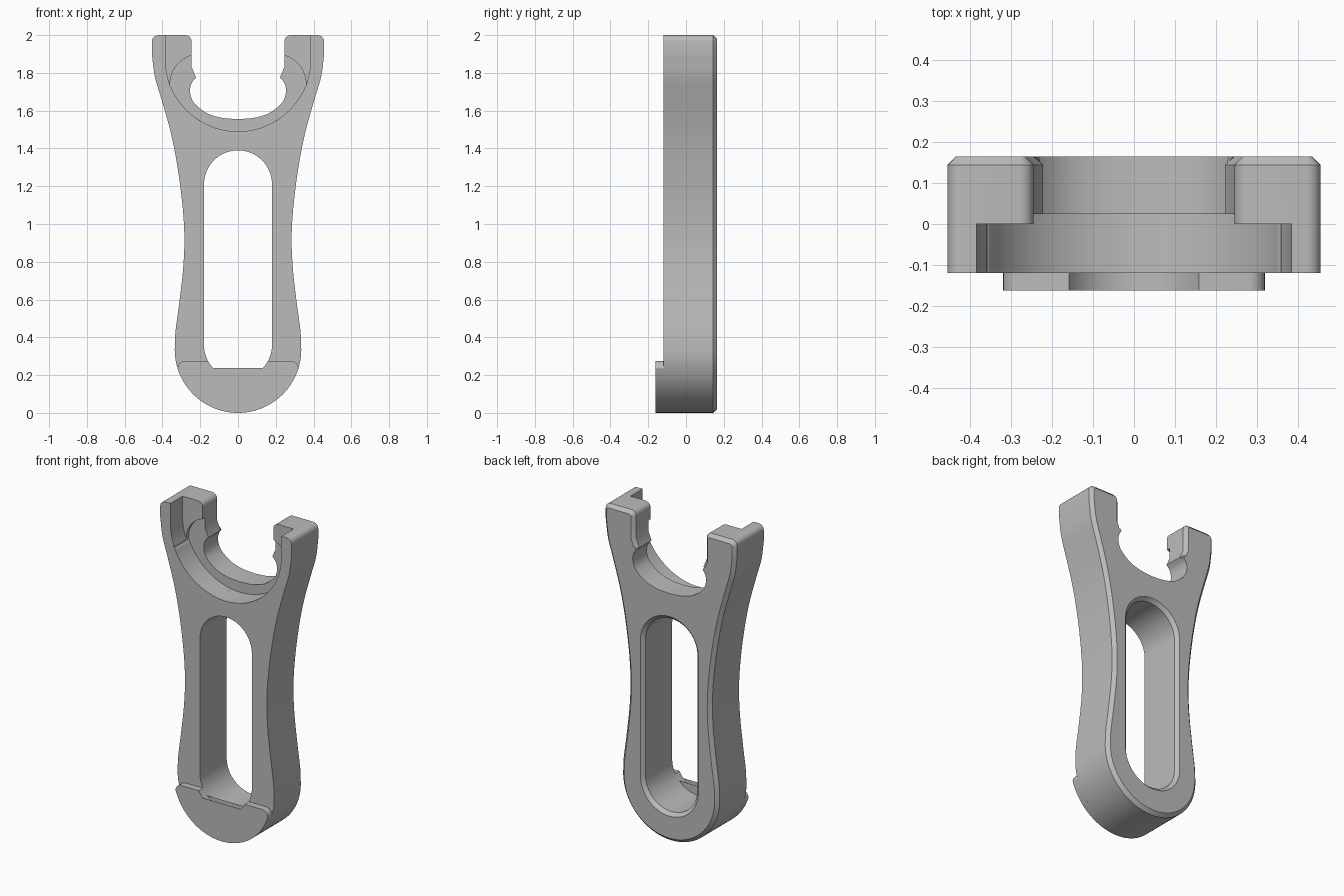
import bpy, bmesh
from math import sin, cos, radians
from mathutils import Vector

cube = bpy.data.objects.get("Cube")
if cube:
    bpy.data.objects.remove(cube)

FRONT, BACK, CHAMFER = -0.12, 0.165, 0.021

grey = bpy.data.materials.new("plain grey")
grey.use_nodes = True
grey.diffuse_color = (0.5, 0.5, 0.5, 1)
grey.node_tree.nodes["Principled BSDF"].inputs["Base Color"].default_value = (0.5, 0.5, 0.5, 1)


def arc(cx, cz, r, a0, a1, n=16):
    angles = [radians(a0 + (a1 - a0) * i / n) for i in range(n + 1)]
    return [Vector((cx + r * cos(a), cz + r * sin(a))) for a in angles]


def spline(pts, n=6):
    """Smooth curve through the points (Catmull-Rom)."""
    p = [Vector(q) for q in pts]
    p = [2 * p[0] - p[1]] + p + [2 * p[-1] - p[-2]]
    out = []
    for a, b, c, d in zip(p, p[1:], p[2:], p[3:]):
        for i in range(n):
            t = i / n
            out.append(0.5 * (2 * b + (c - a) * t + (2 * a - 5 * b + 4 * c - d) * t * t
                              + (3 * b - a - 3 * c + d) * t ** 3))
    return out + [p[-2]]


def mirrored(half):
    """Close a right-hand half outline with its mirror image."""
    other = [Vector((-p.x, p.y)) for p in reversed(half) if p.x > 1e-5]
    return half + other


def inset(pts, amount):
    """Shift a counter-clockwise outline inward; amount(p) gives the distance."""
    out = []
    for i, p in enumerate(pts):
        d0 = (p - pts[i - 1]).normalized()
        d1 = (pts[(i + 1) % len(pts)] - p).normalized()
        n0, n1 = Vector((-d0.y, d0.x)), Vector((-d1.y, d1.x))
        out.append(p + (n0 + n1) * amount(p) / max(1 + n0.dot(n1), 0.5))
    return out


def loft(name, rings):
    """Solid through equal-length outlines, each given with its depth."""
    bm = bmesh.new()
    loops = [[bm.verts.new((p.x, y, p.y)) for p in pts] for y, pts in rings]
    for a, b in zip(loops, loops[1:]):
        for i in range(len(a)):
            j = (i + 1) % len(a)
            bm.faces.new((a[i], a[j], b[j], b[i]))
    bm.faces.new(loops[0])
    bm.faces.new(loops[-1][::-1])
    bmesh.ops.recalc_face_normals(bm, faces=bm.faces)
    mesh = bpy.data.meshes.new(name)
    bm.to_mesh(mesh)
    bm.free()
    mesh.materials.append(grey)
    ob = bpy.data.objects.new(name, mesh)
    bpy.context.collection.objects.link(ob)
    return ob


def activate(ob):
    bpy.ops.object.select_all(action='DESELECT')
    ob.select_set(True)
    bpy.context.view_layer.objects.active = ob


def cut(ob, cutter):
    cutter.hide_render = True
    mod = ob.modifiers.new("cut", 'BOOLEAN')
    mod.operation, mod.solver, mod.object = 'DIFFERENCE', 'EXACT', cutter
    activate(ob)
    bpy.ops.object.modifier_apply(modifier=mod.name)
    bpy.data.objects.remove(cutter)


# Body outline: rounded foot, waisted side, fork arm, detent and open cradle
foot = arc(0, 0.335, 0.335, -90, 0, 24)
side = spline([(0.335, 0.335), (0.331, 0.43), (0.31, 0.59), (0.29, 0.77), (0.284, 0.93),
               (0.294, 1.1), (0.32, 1.3), (0.355, 1.48), (0.402, 1.65), (0.44, 1.78),
               (0.456, 1.9)])
arm_top = arc(0.421, 1.965, 0.035, 0, 90, 6) + arc(0.28, 1.965, 0.035, 90, 180, 6)
detent = [Vector((0.245, 1.83)), Vector((0.222, 1.775))]
cradle = spline([(0.222, 1.775), (0.246, 1.745), (0.254, 1.7), (0.235, 1.645),
                 (0.17, 1.59), (0.09, 1.563), (0, 1.555)])
outline = mirrored(foot + side[1:] + arm_top + detent + cradle[1:])
cradle_zone = lambda p: abs(p.x) < 0.26 and 1.5 < p.y < 1.77
back_edge = inset(outline, lambda p: 0 if cradle_zone(p) else CHAMFER)
body = loft("body", [(FRONT, outline), (BACK - CHAMFER, outline), (BACK, back_edge)])

# Long slot, flared at the back
slot = mirrored(arc(0, 0.36, 0.18, -90, 0) + arc(0, 1.21, 0.18, 0, 90))
wide = inset(slot, lambda p: -CHAMFER)
wider = inset(slot, lambda p: -2 * CHAMFER)
cut(body, loft("slot_cutter", [(-0.3, slot), (BACK - CHAMFER, slot), (BACK, wide),
                               (BACK + CHAMFER, wider)]))

# Stepped seat in the front of the fork
seat = arc(0, 1.875, 0.385, -90, 0, 28) + [Vector((0.385, 2.1)), Vector((0, 2.1))]
cut(body, loft("seat_cutter", [(-0.3, mirrored(seat)), (0, mirrored(seat))]))
deep = arc(0, 1.875, 0.385, -90, -23, 24) + arc(0.2, 1.74, 0.16, -4, 73, 12)
deep.append(Vector((0, 1.893)))
cut(body, loft("deep_seat_cutter", [(-0.3, mirrored(deep)), (0.024, mirrored(deep))]))

# Raised front lip around the foot
lip_half = arc(0, 0.335, 0.335, -90, -17, 20) + arc(0.28, 0.235, 0.04, 0, 90, 6)
inner = arc(0, 0.36, 0.18, -28, -152, 20)
right = lip_half
left = [Vector((-p.x, p.y)) for p in reversed(right[1:])]
lip_outline = right + inner + left
lip = loft("foot_lip", [(-0.162, lip_outline), (FRONT, lip_outline)])

for ob in (body, lip):
    activate(ob)
    bpy.ops.object.shade_smooth_by_angle(angle=radians(30))
